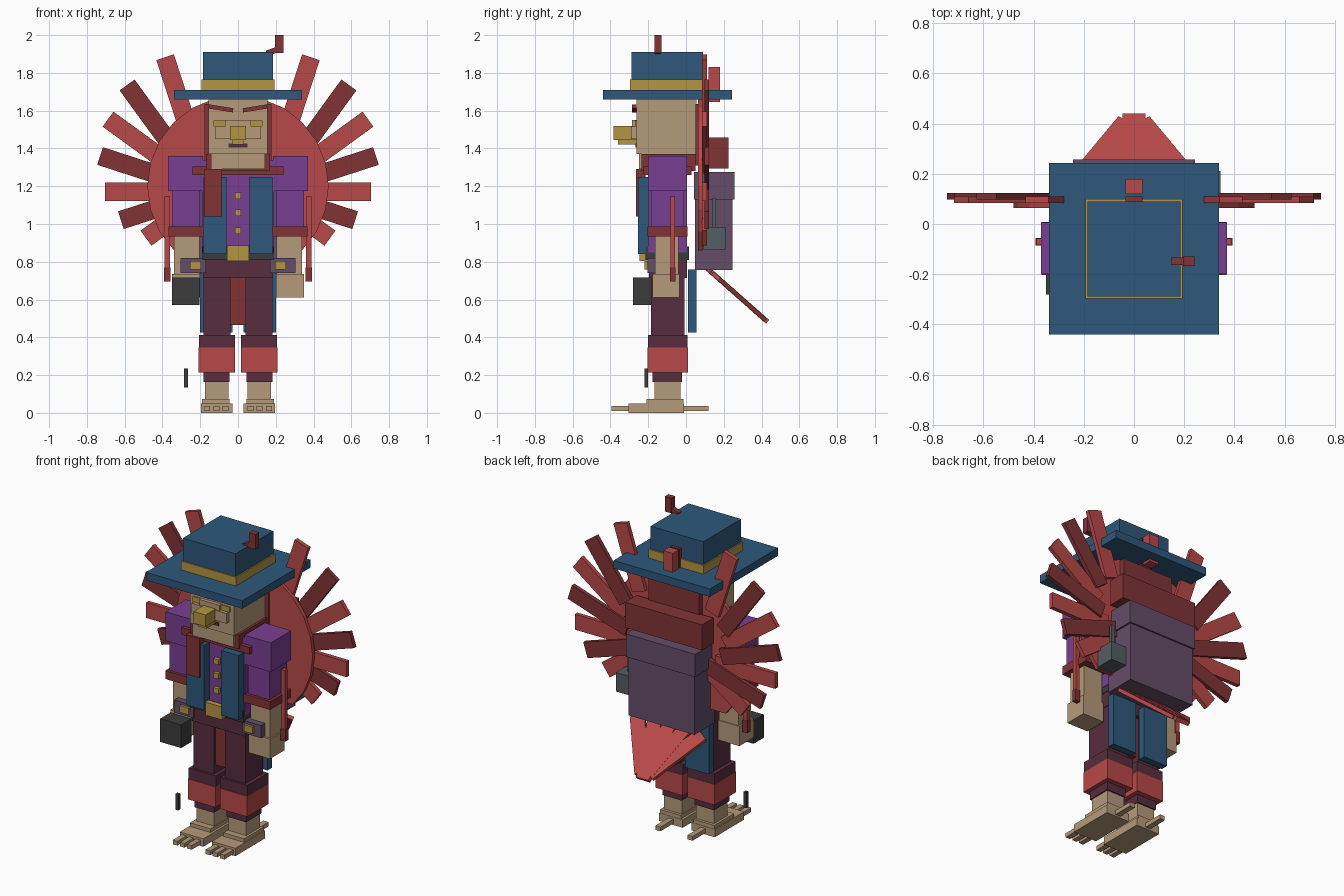
import bpy, bmesh, math
from mathutils import Matrix, Vector

if "Cube" in bpy.data.objects:
    bpy.data.objects.remove(bpy.data.objects["Cube"])


def srgb(r, g, b):
    return tuple((c / 255 / 12.92) if c < 10 else ((c / 255 + 0.055) / 1.055) ** 2.4 for c in (r, g, b)) + (1,)


COLORS = {"blue": (46, 88, 123), "gold": (180, 150, 66), "red": (184, 73, 72), "dark_red": (130, 52, 54),
          "tan": (182, 155, 122), "purple": (122, 63, 146), "plum": (88, 45, 62), "mauve": (101, 77, 105),
          "charcoal": (60, 60, 60), "grey": (84, 94, 97)}
MATS = {}
for key, rgb in COLORS.items():
    MATS[key] = bpy.data.materials.new(key)
    MATS[key].diffuse_color = srgb(*rgb)


def finish(name, bm, mat):
    bmesh.ops.recalc_face_normals(bm, faces=bm.faces[:])
    me = bpy.data.meshes.new(name)
    bm.to_mesh(me)
    bm.free()
    me.materials.append(MATS[mat])
    ob = bpy.data.objects.new(name, me)
    bpy.context.collection.objects.link(ob)
    return ob


def block(name, center, size, mat, rot=None):
    """Box of a given size, optionally rotated about its centre."""
    bm = bmesh.new()
    m = Matrix.Translation(center) @ (rot or Matrix()) @ Matrix.Diagonal((*size, 1))
    bmesh.ops.create_cube(bm, size=1, matrix=m)
    return finish(name, bm, mat)


def box(name, x, y, z, mat):
    """Box from (min, max) ranges; a single x number means half-width."""
    if not isinstance(x, tuple):
        x = (-x, x)
    r = (x, y, z)
    return block(name, [(a + b) / 2 for a, b in r], [abs(b - a) for a, b in r], mat)


def pair(name, x, y, z, mat):
    box(name + "_right", x, y, z, mat)
    box(name + "_left", (-x[1], -x[0]), y, z, mat)


# Hat
box("hat_brim", 0.338, (-0.44, 0.243), (1.66, 1.71), "blue")
box("hat_band", 0.193, (-0.296, 0.1), (1.71, 1.765), "gold")
box("hat_crown", 0.185, (-0.288, 0.09), (1.765, 1.91), "blue")
box("hat_plume", (0.195, 0.24), (-0.168, -0.13), (1.905, 2.0), "dark_red")
block("hat_plume_stem", (0.185, -0.149, 1.915), (0.07, 0.03, 0.03), "dark_red", Matrix.Rotation(-0.35, 4, 'Y'))

# Head
box("head", 0.155, (-0.262, 0.055), (1.37, 1.67), "tan")
box("jaw", 0.143, (-0.25, -0.05), (1.29, 1.38), "tan")
box("back_hair", 0.178, (0.05, 0.122), (1.31, 1.635), "dark_red")
box("nose", 0.042, (-0.385, -0.26), (1.445, 1.52), "gold")
box("nose_tip", 0.03, (-0.36, -0.26), (1.42, 1.445), "gold")
box("nose_bridge", 0.07, (-0.285, -0.25), (1.46, 1.55), "tan")
box("mouth", 0.05, (-0.267, -0.25), (1.405, 1.427), "plum")
pair("eye", (0.035, 0.13), (-0.27, -0.25), (1.515, 1.548), "gold")
pair("cheek", (0.04, 0.122), (-0.29, -0.25), (1.45, 1.515), "tan")
for s in (-1, 1):
    block("eyebrow", (s * 0.09, -0.272, 1.612), (0.13, 0.03, 0.022), "dark_red", Matrix.Rotation(-s * 0.16, 4, 'Y'))

# Torso, scarf and vest
box("torso", 0.19, (-0.2, 0.005), (0.85, 1.34), "purple")
box("scarf_neck", 0.17, (-0.235, 0.05), (1.28, 1.37), "dark_red")
box("scarf_collar", 0.24, (-0.225, 0.03), (1.26, 1.305), "dark_red")
box("scarf_end", (-0.18, -0.085), (-0.265, -0.215), (1.04, 1.29), "dark_red")
pair("vest_panel", (0.06, 0.182), (-0.255, -0.195), (0.84, 1.25), "blue")
pair("coat_tail", (0.03, 0.2), (0.01, 0.055), (0.425, 0.76), "blue")
box("belt", 0.188, (-0.215, 0.015), (0.81, 0.88), "charcoal")
box("belt_buckle", 0.058, (-0.245, -0.21), (0.805, 0.887), "gold")
for z in (0.965, 1.06, 1.15):
    box("button", 0.017, (-0.222, -0.195), (z - 0.017, z + 0.017), "gold")
pair("belt_pouch", (0.17, 0.305), (-0.205, -0.1), (0.74, 0.82), "mauve")
pair("pouch_buckle", (0.195, 0.255), (-0.22, -0.2), (0.76, 0.803), "gold")

# Arms
pair("shoulder", (0.185, 0.37), (-0.2, 0.005), (1.175, 1.36), "purple")
pair("upper_arm", (0.2, 0.35), (-0.185, -0.01), (0.985, 1.18), "purple")
pair("cuff", (0.175, 0.368), (-0.203, 0.008), (0.935, 0.988), "dark_red")
pair("forearm", (0.205, 0.34), (-0.165, -0.04), (0.72, 0.94), "tan")
pair("hand", (0.2, 0.35), (-0.178, -0.035), (0.61, 0.735), "tan")
pair("arm_feather", (0.36, 0.388), (-0.083, -0.057), (0.77, 1.145), "red")
pair("arm_feather_tip", (0.358, 0.392), (-0.085, -0.055), (0.695, 0.77), "dark_red")
box("held_block", (-0.35, -0.203), (-0.28, -0.178), (0.57, 0.717), "charcoal")
box("loose_peg", (-0.285, -0.265), (-0.22, -0.2), (0.135, 0.235), "charcoal")

# Legs and feet
box("hips", 0.185, (-0.195, 0.005), (0.715, 0.815), "plum")
box("loincloth", 0.043, (-0.17, -0.03), (0.465, 0.72), "dark_red")
pair("thigh", (0.04, 0.182), (-0.185, -0.008), (0.41, 0.73), "plum")
pair("knee_band", (0.015, 0.207), (-0.2, 0.008), (0.345, 0.412), "plum")
pair("shin_wrap", (0.016, 0.208), (-0.205, 0.01), (0.215, 0.345), "red")
pair("lower_leg", (0.045, 0.182), (-0.178, -0.022), (0.163, 0.22), "plum")
pair("ankle", (0.05, 0.175), (-0.168, -0.03), (0.06, 0.17), "tan")
pair("foot_top", (0.045, 0.19), (-0.21, -0.012), (0.03, 0.073), "tan")
pair("foot", (0.03, 0.195), (-0.305, -0.01), (0.0, 0.05), "tan")
for x in (0.065, 0.115, 0.165):
    pair("toe", (x - 0.016, x + 0.016), (-0.395, -0.29), (0.01, 0.037), "tan")
pair("heel_claw", (0.095, 0.13), (-0.02, 0.12), (0.01, 0.037), "tan")

# Fan disc behind the back (open at the bottom)
bm = bmesh.new()
rim = [bm.verts.new((0.48 * math.cos(math.radians(a)), 0.063, 1.2 + 0.48 * math.sin(math.radians(a))))
       for a in range(-45, 226, 15)]
face = bm.faces.new(rim)
ext = bmesh.ops.extrude_face_region(bm, geom=[face])
bmesh.ops.translate(bm, vec=(0, 0.025, 0), verts=[v for v in ext["geom"] if isinstance(v, bmesh.types.BMVert)])
finish("fan_disc", bm, "red")

# Fan feathers: outer tip position, steps of 18 degrees, alternating colours
TIPS = [(0.386, 1.883), (0.587, 1.736), (0.688, 1.555), (0.73, 1.36), (0.703, 1.172), (0.62, 1.02), (0.487, 0.925)]
LENGTH = 0.42
for i, (tx, tz) in enumerate(TIPS):
    a = math.radians(72 - 18 * i)
    for s in (-1, 1):
        cx, cz = s * (tx - math.cos(a) * LENGTH / 2), tz - math.sin(a) * LENGTH / 2
        block("fan_feather", (cx, 0.097 if i % 2 == 0 else 0.11, cz), (LENGTH, 0.026, 0.098),
              "dark_red" if i % 2 else "red", Matrix.Rotation(-s * a, 4, 'Y'))
box("fan_feather_middle", 0.033, (0.085, 0.11), (1.4, 1.83), "dark_red")
box("fan_knot", 0.033, (0.12, 0.18), (1.645, 1.83), "red")

# Backpack, bedroll and hanging lantern
box("backpack", 0.232, (0.048, 0.246), (0.757, 1.14), "mauve")
box("backpack_lid", 0.243, (0.042, 0.256), (1.13, 1.275), "mauve")
box("bedroll", 0.27, (0.11, 0.225), (1.295, 1.457), "dark_red")
box("lantern", (0.235, 0.345), (0.09, 0.21), (0.865, 0.985), "grey")
box("lantern_handle", (0.275, 0.3), (0.138, 0.158), (0.985, 1.135), "grey")

# Tail: five planks converging at the low outer end
tilt = Matrix.Rotation(math.radians(-41.5), 4, 'X')
pivot = Matrix.Translation((0, 0.432, 0.482))
for k in range(-2, 3):
    start, end = (0.0 if k == 0 else 0.045), 0.43
    m = pivot @ tilt @ Matrix.Rotation(math.radians(16 * k), 4, 'Z')
    c = m @ Vector((0, -(start + end) / 2, 0))
    block("tail_feather", c, (0.09, end - start, 0.026 - 0.002 * abs(k)), "red", m.to_3x3().to_4x4())

for m in bpy.data.materials:
    if m.users and not m.is_grease_pencil:
        m.use_nodes = True
        m.node_tree.nodes["Principled BSDF"].inputs["Base Color"].default_value = m.diffuse_color
